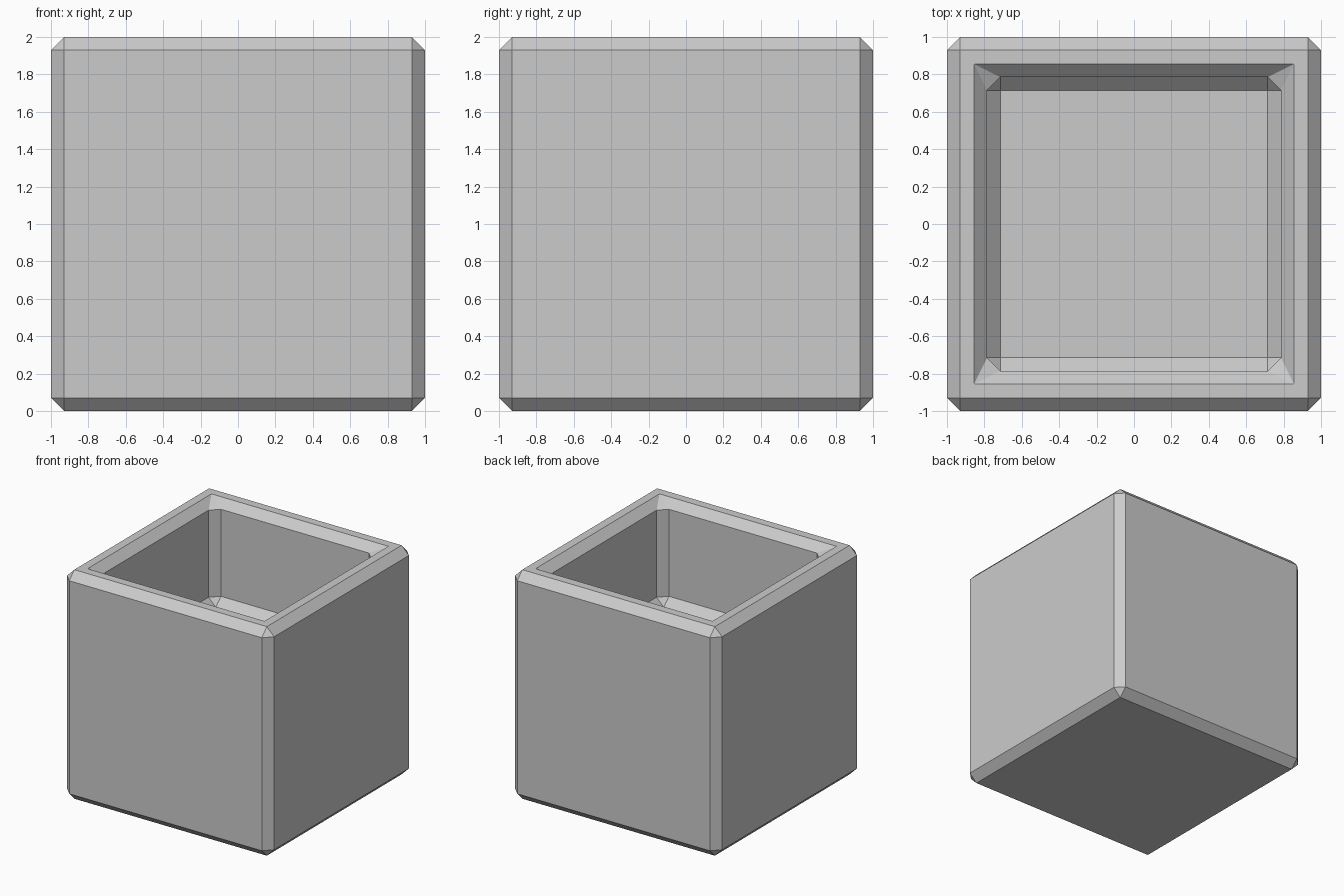
import bpy, bmesh
from mathutils import Matrix

if "Cube" in bpy.data.objects:
    bpy.data.objects.remove(bpy.data.objects["Cube"])

BEVEL = 0.07
WALL = 0.215      # wall thickness
FLOOR = 1.10      # height of the recess floor

# Solid block standing on the ground
bm = bmesh.new()
bmesh.ops.create_cube(bm, size=2, matrix=Matrix.Translation((0, 0, 1)))
bm.faces.ensure_lookup_table()
top = max(bm.faces, key=lambda f: f.calc_center_median().z)

# Square recess: inset the top, then push it down with new walls
bmesh.ops.inset_region(bm, faces=[top], thickness=WALL, use_even_offset=True)
res = bmesh.ops.extrude_face_region(bm, geom=[top])
verts = [g for g in res["geom"] if isinstance(g, bmesh.types.BMVert)]
if top.is_valid:
    bmesh.ops.delete(bm, geom=[top], context='FACES_ONLY')
for v in verts:
    v.co.z = FLOOR
bmesh.ops.recalc_face_normals(bm, faces=bm.faces)

mesh = bpy.data.meshes.new("open_box")
bm.to_mesh(mesh)
bm.free()
box = bpy.data.objects.new("open_box", mesh)
bpy.context.collection.objects.link(box)

# Single flat chamfer on every sharp edge, inside and out
bev = box.modifiers.new("chamfer", 'BEVEL')
bev.width = BEVEL
bev.segments = 1
bev.offset_type = 'OFFSET'
bev.limit_method = 'ANGLE'
